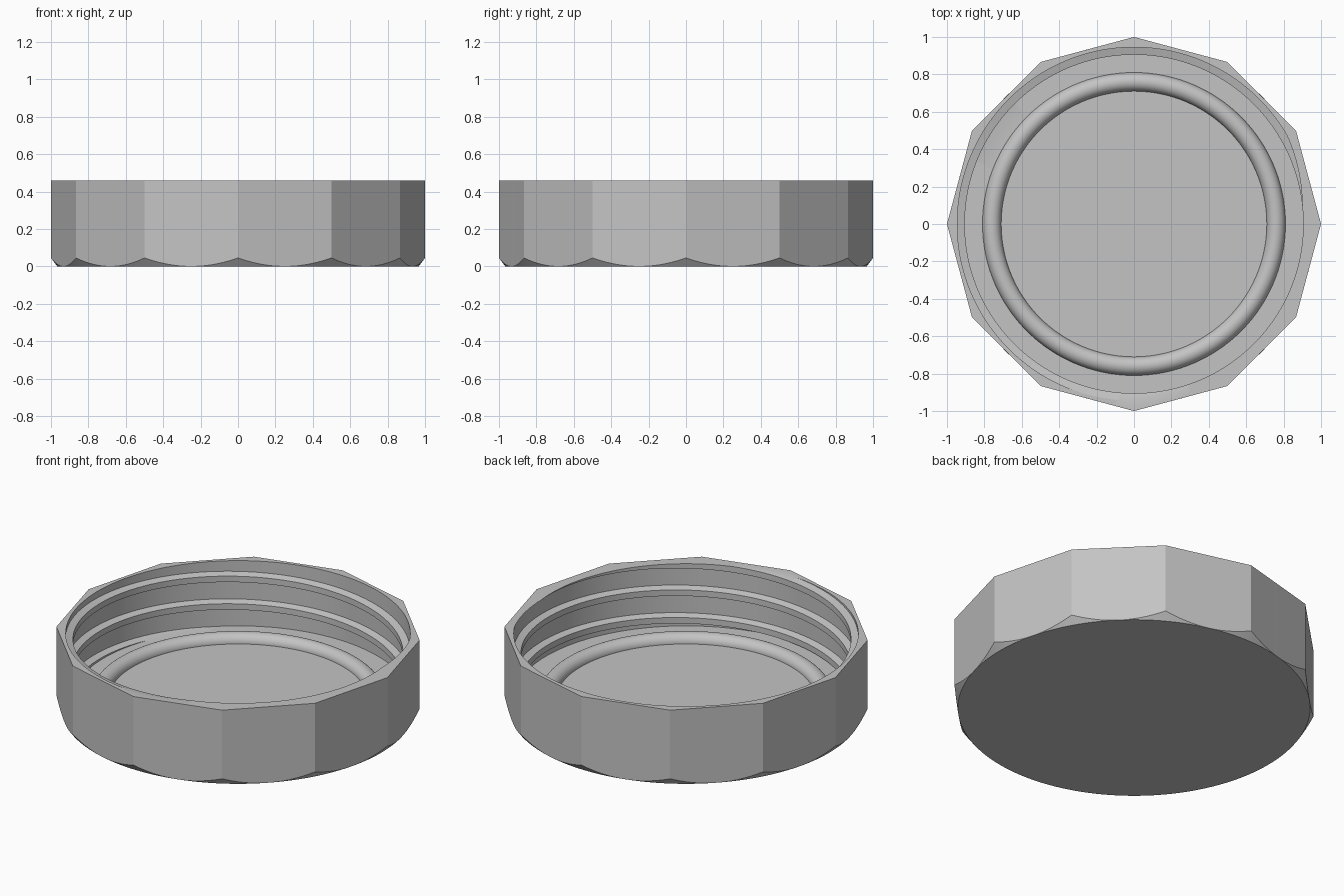
import bpy, bmesh
from math import cos, sin, pi, tau

TOP, FLOOR = 0.46, 0.065          # rim height, inside floor height
BORE, CREST = 0.945, 0.905        # thread root and crest radius
BASE, CHAMFER = 0.966, 0.045      # bottom disc radius, corner chamfer height
PITCH, START = 0.167, 0.308       # thread rise per turn, height at angle zero
ROOT_HALF, CREST_HALF = 0.029, 0.018
SIDES, COLUMNS = 12, 240

cube = bpy.data.objects.get("Cube")
if cube:
    bpy.data.objects.remove(cube)

grey = bpy.data.materials.new("plain_grey")
grey.use_nodes = True
colour = (0.55, 0.55, 0.55, 1)
grey.diffuse_color = colour
grey.node_tree.nodes["Principled BSDF"].inputs["Base Color"].default_value = colour


def wall_radius(z, a):
    """Radius of the threaded inside wall at height z and angle a."""
    centre = START + PITCH * a / tau
    d = abs((z - centre + PITCH / 2) % PITCH - PITCH / 2)
    t = (ROOT_HALF - d) / (ROOT_HALF - CREST_HALF)
    return BORE - (BORE - CREST) * min(1, max(0, t))


def section(a):
    """Cap section at one angle, from the bottom disc round to the floor."""
    side = 2 * pi / SIDES
    outer = cos(side / 2) / cos(a % side - side / 2)
    rise = max(0, (outer - BASE) / (1 - BASE) * CHAMFER)
    points = [(BASE, 0), (outer, rise), (outer, TOP), (wall_radius(TOP, a), TOP)]
    for turn in range(2, -5, -1):
        centre = START + PITCH * (a / tau + turn)
        for offset in (ROOT_HALF, CREST_HALF, -CREST_HALF, -ROOT_HALF):
            z = min(TOP, max(FLOOR, centre + offset))
            points.append((wall_radius(z, a), z))
    points.append((wall_radius(FLOOR, a), FLOOR))
    points.append((0.8, FLOOR))
    return points


def finish(obj, name):
    obj.name = name
    obj.data.name = name
    obj.data.materials.clear()
    obj.data.materials.append(grey)
    bpy.ops.object.select_all(action="DESELECT")
    obj.select_set(True)
    bpy.context.view_layer.objects.active = obj
    bpy.ops.object.shade_smooth_by_angle(angle=pi / 7)


# Twelve-sided cap with a helical thread cut off by the rim and the floor
bm = bmesh.new()
columns = []
for i in range(COLUMNS + 1):
    a = tau * i / COLUMNS
    columns.append([bm.verts.new((r * cos(a), r * sin(a), z)) for r, z in section(a)])
for left, right in zip(columns, columns[1:]):
    for j in range(len(left) - 1):
        bm.faces.new((left[j], right[j], right[j + 1], left[j + 1]))
bm.faces.new([c[0] for c in reversed(columns[:-1])])
bm.faces.new([c[-1] for c in columns[:-1]])
bmesh.ops.remove_doubles(bm, verts=bm.verts, dist=0.0001)
bmesh.ops.dissolve_degenerate(bm, edges=bm.edges, dist=0.0001)
bmesh.ops.recalc_face_normals(bm, faces=bm.faces)
mesh = bpy.data.meshes.new("threaded_cap")
bm.to_mesh(mesh)
bm.free()
cap = bpy.data.objects.new("threaded_cap", mesh)
bpy.context.collection.objects.link(cap)
finish(cap, "threaded_cap")

# Round sealing bead half sunk in the floor
bpy.ops.mesh.primitive_torus_add(major_radius=0.76, minor_radius=0.05,
                                 major_segments=120, minor_segments=32,
                                 location=(0, 0, FLOOR))
finish(bpy.context.object, "sealing_bead")
